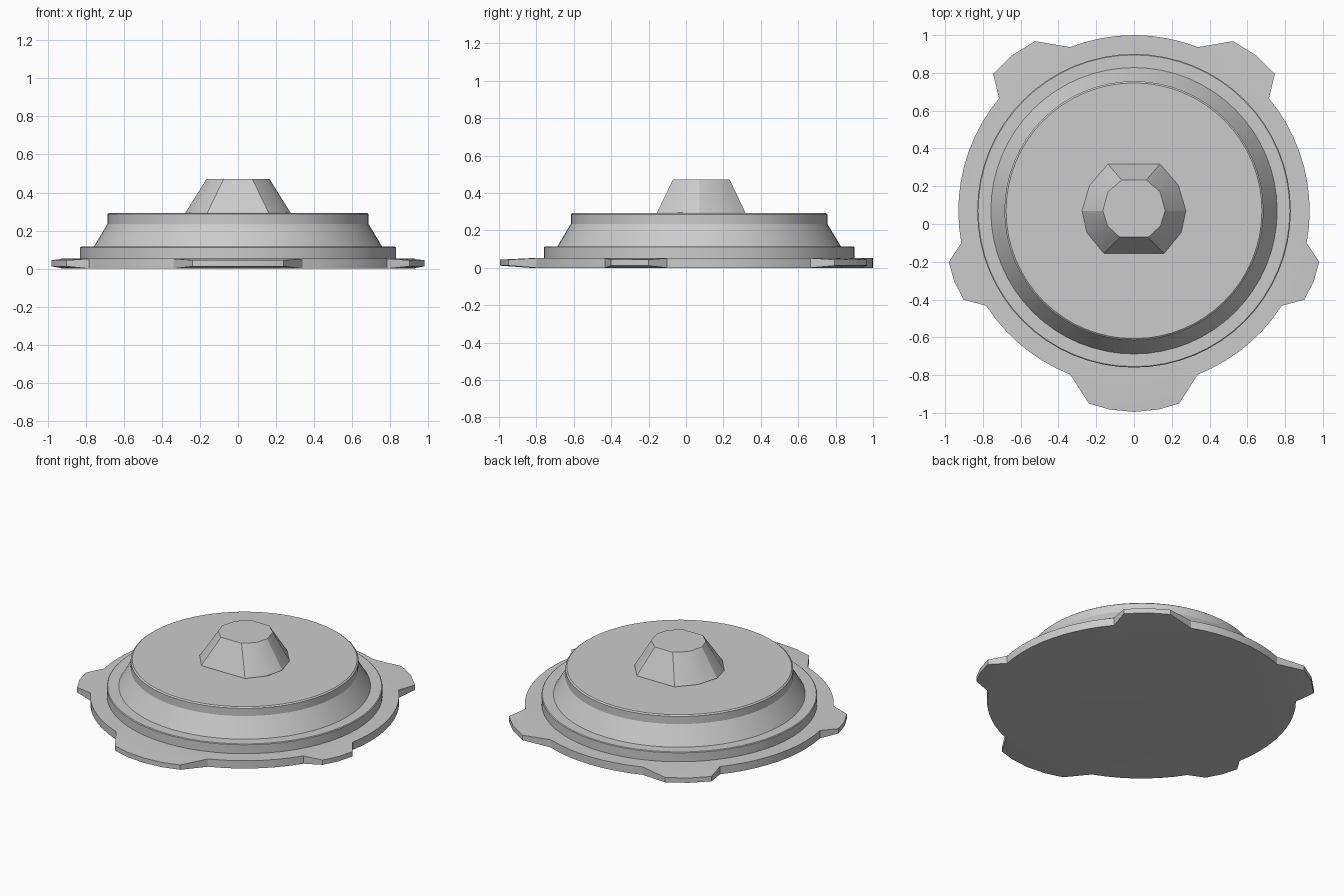
import bpy, bmesh
from math import sin, cos, radians, hypot, pi

cube = bpy.data.objects.get("Cube")
if cube:
    bpy.data.objects.remove(cube, do_unlink=True)

CY = 0.07  # disc centre, offset because of the uneven lugs

grey = bpy.data.materials.new("light grey")
grey.use_nodes = True
colour = (0.6, 0.6, 0.6, 1)
grey.diffuse_color = colour
grey.node_tree.nodes["Principled BSDF"].inputs["Base Color"].default_value = colour


def loft(name, rings, sharp=30):
    """Skin a stack of equal-length point rings and cap both ends."""
    bm = bmesh.new()
    loops = [[bm.verts.new(p) for p in ring] for ring in rings]
    n = len(loops[0])
    for a, b in zip(loops, loops[1:]):
        for i in range(n):
            j = (i + 1) % n
            bm.faces.new((a[i], a[j], b[j], b[i]))
    bm.faces.new(loops[0][::-1])
    bm.faces.new(loops[-1])
    bmesh.ops.recalc_face_normals(bm, faces=bm.faces)
    mesh = bpy.data.meshes.new(name)
    bm.to_mesh(mesh)
    bm.free()
    mesh.materials.append(grey)
    obj = bpy.data.objects.new(name, mesh)
    bpy.context.collection.objects.link(obj)
    bpy.ops.object.select_all(action='DESELECT')
    obj.select_set(True)
    bpy.context.view_layer.objects.active = obj
    bpy.ops.object.shade_smooth_by_angle(angle=radians(sharp))
    return obj


def polar(r, deg, z):
    return (r * cos(radians(deg)), CY + r * sin(radians(deg)), z)


def circle(r, z, n=64):
    return [polar(r, 360 * i / n, z) for i in range(n)]


# Flange: half outline from front (-90) to back (90), lugs given as
# root angle, tip angle, tip angle, root angle, tip radius
RIM = 0.93
half = [(-90, 1.065), (-83, 1.06), (-76.8, 1.048), (-68.7, RIM)]
end = -68.7
lugs = [(-32.7, -27.6, -15.4, -10.6, 1.017),
        (39.8, 44.2, 59.7, 68.7, 1.04)]
for root_a, tip_a, tip_b, root_b, r in lugs + [(90, 0, 0, 0, 0)]:
    steps = max(2, round((root_a - end) / 5))
    half += [(end + (root_a - end) * k / steps, RIM) for k in range(1, steps + 1)]
    if r:
        mid = (tip_a + tip_b) / 2
        half += [(tip_a, r), (mid, r + 0.006), (tip_b, r), (root_b, RIM)]
        end = root_b
outline = half + [(180 - a, r) for a, r in half[-2:0:-1]]


def flange_ring(z, tip_z, inset=None):
    return [polar(inset or r, a, z if inset or r <= RIM else tip_z)
            for a, r in outline]


loft("flange", [
    flange_ring(0.0, 0.0, 0.9),
    flange_ring(0.0, 0.012),
    flange_ring(0.052, 0.044),
    flange_ring(0.052, 0.0, 0.9)], sharp=22)

# Stepped lid body, turned from a profile of radius and height
profile = [(0.83, 0.03), (0.83, 0.111), (0.825, 0.115), (0.758, 0.115),
           (0.686, 0.235), (0.686, 0.286), (0.677, 0.293)]
loft("lid_body", [circle(r, z) for r, z in profile], sharp=25)


# Faceted knob with a wide front and back face
def knob_ring(side, z):
    return [(x, y, z) for x, y in side] + [(-x, y, z) for x, y in side[::-1]]


foot = [(0.16, -0.155), (0.25, -0.045), (0.275, 0.07), (0.235, 0.205), (0.138, 0.317)]
crown = [(0.075, -0.07), (0.14, -0.01), (0.165, 0.07), (0.138, 0.17), (0.065, 0.233)]
loft("knob", [knob_ring(foot, 0.285), knob_ring(foot, 0.296),
              knob_ring(crown, 0.472)], sharp=25)
